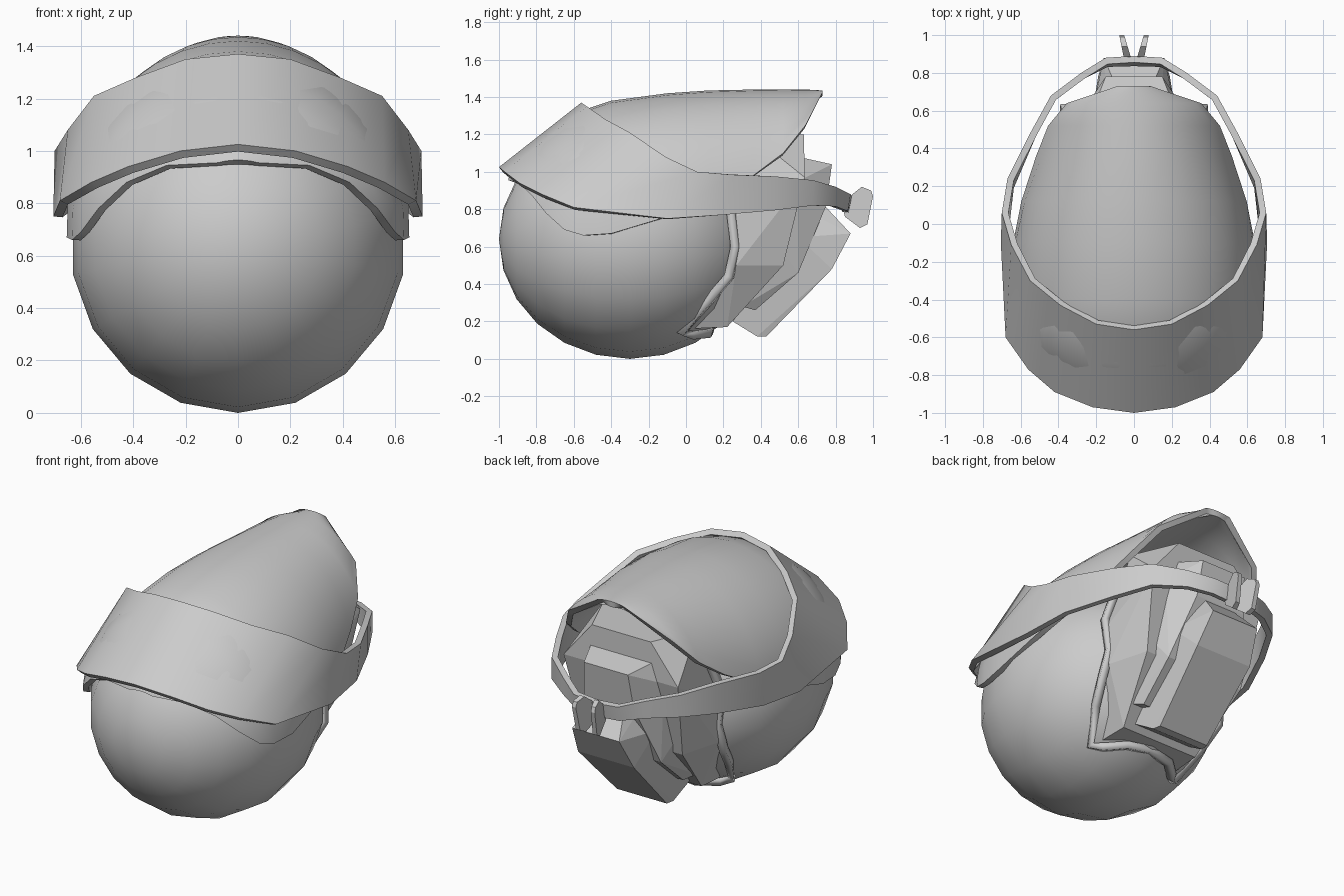
import bpy, bmesh
from math import sin, cos, acos, radians

if "Cube" in bpy.data.objects:
    bpy.data.objects.remove(bpy.data.objects["Cube"])


def add(name, bm, smooth=None):
    me = bpy.data.meshes.new(name)
    bm.to_mesh(me)
    bm.free()
    ob = bpy.data.objects.new(name, me)
    bpy.context.collection.objects.link(ob)
    bpy.ops.object.select_all(action='DESELECT')
    ob.select_set(True)
    bpy.context.view_layer.objects.active = ob
    if smooth:
        bpy.ops.object.shade_smooth_by_angle(angle=radians(smooth))
    return ob


def sheet(name, rows, closed, thick, smooth=35):
    """Skin a grid of points and thicken it inward."""
    bm = bmesh.new()
    g = [[bm.verts.new(p) for p in r] for r in rows]
    n, m = len(g), len(g[0])
    for i in range(n - 1):
        for j in range(m if closed else m - 1):
            k = (j + 1) % m
            bm.faces.new((g[i][j], g[i][k], g[i + 1][k], g[i + 1][j]))
    ob = add(name, bm)
    mod = ob.modifiers.new("thickness", 'SOLIDIFY')
    mod.thickness = thick
    mod.offset = -1
    bpy.ops.object.modifier_apply(modifier=mod.name)
    bpy.ops.object.shade_smooth_by_angle(angle=radians(smooth))
    return ob


def hull_block(name, pts):
    """Symmetric faceted block from (y, z, half width) corners."""
    bm = bmesh.new()
    for y, z, w in pts:
        for s in (-1, 1):
            bm.verts.new((s * w, y, z))
    r = bmesh.ops.convex_hull(bm, input=bm.verts[:])
    junk = {v for v in r["geom_interior"] + r["geom_unused"]
            if isinstance(v, bmesh.types.BMVert)}
    bmesh.ops.delete(bm, geom=list(junk), context='VERTS')
    bmesh.ops.dissolve_limit(bm, angle_limit=radians(4), verts=bm.verts[:], edges=bm.edges[:])
    bmesh.ops.recalc_face_normals(bm, faces=bm.faces[:])
    return add(name, bm)


# rounded face bulb, poles along y
bpy.ops.mesh.primitive_uv_sphere_add(segments=18, ring_count=12, radius=1)
bulb = bpy.context.object
bulb.name = "face_bulb"
bulb.rotation_euler = (radians(90), 0, 0)
bulb.scale = (0.64, 0.64, 0.70)
bulb.location = (0, -0.30, 0.64)
bpy.ops.object.transform_apply(location=True, rotation=True, scale=True)
bpy.ops.object.shade_smooth_by_angle(angle=radians(40))

# helmet shell: arches of (y, top z, half width, centre z, rim z)
arches = [(-.95, .965, .29, .68, .955), (-.90, 1.06, .38, .68, .945),
          (-.83, 1.14, .47, .69, .88), (-.75, 1.21, .54, .70, .78),
          (-.65, 1.28, .60, .70, .69), (-.55, 1.33, .635, .70, .66),
          (-.40, 1.38, .655, .71, .67), (-.10, 1.42, .64, .75, .76),
          (.12, 1.435, .60, .78, .85), (.36, 1.44, .54, .80, .98),
          (.52, 1.44, .515, .80, 1.10), (.64, 1.44, .50, .80, 1.25),
          (.73, 1.435, .49, .80, 1.425)]
rows = []
for y, t, w, c, r in arches:
    a = acos((r - c) / (t - c))
    rows.append([(w * sin(a * j / 9), y, c + (t - c) * cos(a * j / 9)) for j in range(-9, 10)])
sheet("helmet_shell", rows, False, 0.035)

# brow visor and strap ring: (x, y, z) of lower and upper edge on one side
low = [(0, -1, 1.025), (.22, -.97, 1.0), (.42, -.89, .94), (.56, -.77, .88),
       (.68, -.60, .81), (.705, -.10, .75), (.67, .20, .77), (.55, .48, .795),
       (.44, .68, .82), (.28, .80, .815), (.15, .865, .79), (0, .87, .78)]
high = [(0, -.56, 1.37), (.20, -.53, 1.35), (.39, -.43, 1.28), (.55, -.30, 1.21),
        (.65, -.11, 1.08), (.70, .06, 1.0), (.67, .24, .985), (.55, .48, .975),
        (.44, .68, .955), (.28, .80, .92), (.15, .88, .88), (0, .89, .87)]
ring = [e + [(-x, y, z) for x, y, z in e[-2:0:-1]] for e in (low, high)]
sheet("visor_strap", ring, True, 0.035, 30)

# stacked blocks on the back
hull_block("back_housing", [
    (.35, 1.20, .32), (.63, 1.20, .20), (.635, .97, .39), (.60, .80, .37),
    (.52, .50, .34), (.22, .17, .26), (0, .16, .27), (.27, .50, .41),
    (.25, .75, .41)])
hull_block("back_frame", [
    (.60, 1.08, .22), (.78, 1.04, .15), (.75, .82, .17), (.60, .46, .25),
    (.37, .26, .24), (.30, .28, .28), (.50, .60, .30), (.60, .95, .27)])
hull_block("back_pack", [
    (.74, .82, .10), (.88, .67, .16), (.78, .48, .19), (.43, .12, .17),
    (.38, .12, .18), (.25, .20, .20), (.60, .65, .22), (.62, .80, .14)])

# raised seam where the housing meets the bulb
half = [(.38, .30, .98), (.41, .24, .80), (.40, .265, .60), (.42, .23, .44),
        (.38, .12, .31), (.30, -.02, .145), (.25, .03, .13),
        (.15, .12, .14), (0, .13, .16)]
path = half + [(-x, y, z) for x, y, z in half[-2::-1]]
cu = bpy.data.curves.new("housing_seam", 'CURVE')
cu.dimensions = '3D'
cu.bevel_depth = 0.03
cu.bevel_resolution = 0
cu.use_fill_caps = True
sp = cu.splines.new('POLY')
sp.points.add(len(path) - 1)
for p, co in zip(sp.points, path):
    p.co = (*co, 1)
seam = bpy.data.objects.new("housing_seam", cu)
bpy.context.collection.objects.link(seam)
bpy.ops.object.select_all(action='DESELECT')
seam.select_set(True)
bpy.context.view_layer.objects.active = seam
bpy.ops.object.convert(target='MESH')

# pair of splayed clip prongs behind the strap
outline = [(.85, .76), (.84, .80), (.89, .88), (.94, .92), (.99, .90),
           (1.0, .87), (.97, .72), (.93, .70)]
for side, s in (("left", -1), ("right", 1)):
    bm = bmesh.new()
    inner = [bm.verts.new((s * (.01 + .3 * (y - .86)), y, z)) for y, z in outline]
    outer = [bm.verts.new((s * (.05 + .2 * (y - .86)), y, z)) for y, z in outline]
    bm.faces.new(inner)
    bm.faces.new(outer)
    for i in range(len(outline)):
        k = (i + 1) % len(outline)
        bm.faces.new((inner[i], inner[k], outer[k], outer[i]))
    bmesh.ops.recalc_face_normals(bm, faces=bm.faces[:])
    add("clip_" + side, bm)
